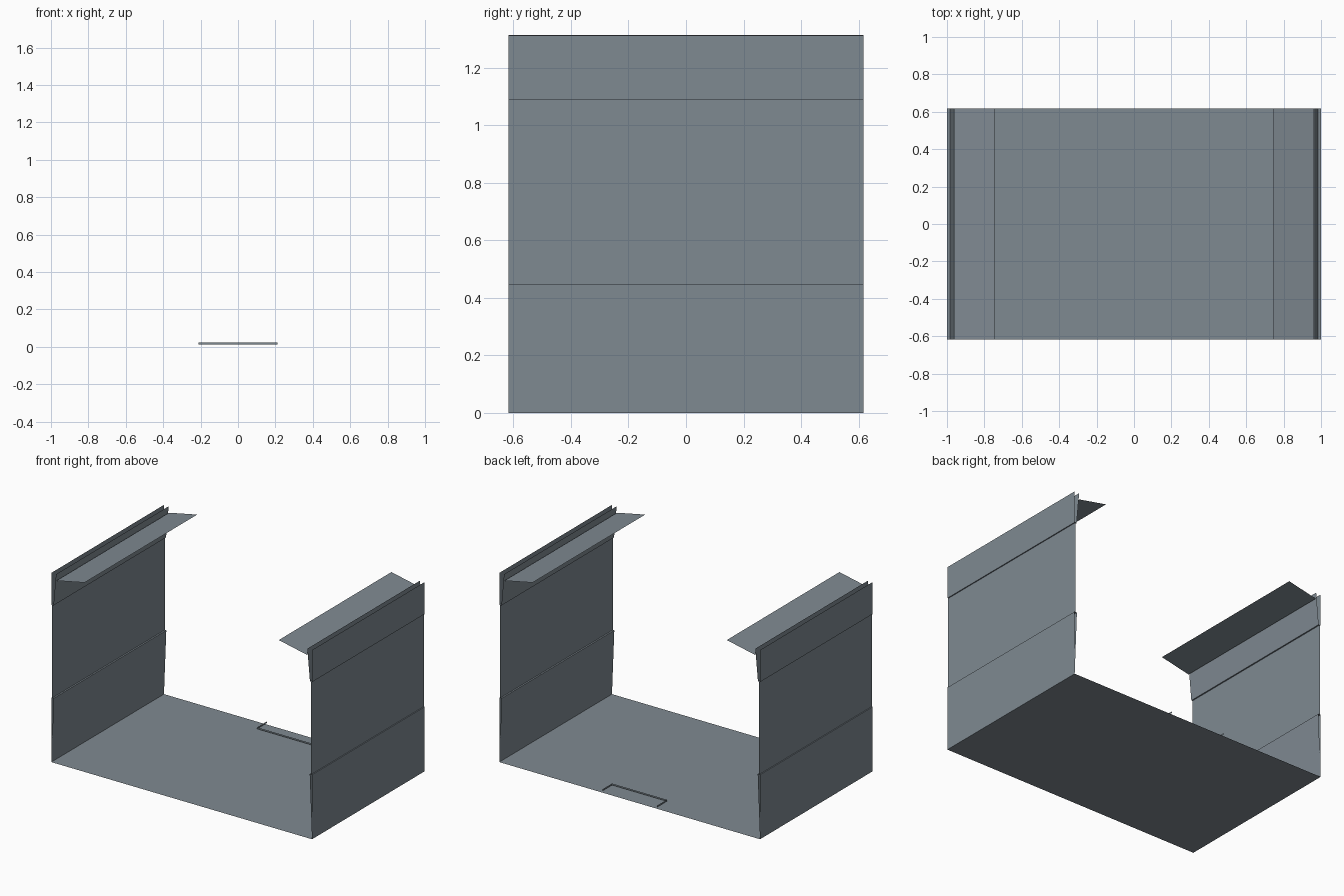
import bpy, bmesh

if "Cube" in bpy.data.objects:
    bpy.data.objects.remove(bpy.data.objects["Cube"])

D = 0.617  # half depth

# dark blue-grey metal
metal = bpy.data.materials.new("blue_grey_metal")
metal.diffuse_color = (0.212, 0.252, 0.285, 1)
metal.use_nodes = True
metal.node_tree.nodes["Principled BSDF"].inputs["Base Color"].default_value = metal.diffuse_color


def finish(name, bm):
    me = bpy.data.meshes.new(name)
    bm.to_mesh(me)
    bm.free()
    me.materials.append(metal)
    ob = bpy.data.objects.new(name, me)
    bpy.context.collection.objects.link(ob)
    return ob


def sheet(name, profile, closed=False, mirrored=True):
    """Extrude an x-z profile along y as thin sheets, mirrored across x."""
    bm = bmesh.new()
    rows = [[bm.verts.new((x, y, z)) for x, z in profile] for y in (-D, D)]
    n = len(profile)
    for i in range(n if closed else n - 1):
        j = (i + 1) % n
        bm.faces.new((rows[0][i], rows[0][j], rows[1][j], rows[1][i]))
    ob = finish(name, bm)
    if mirrored:
        m = ob.modifiers.new("mirror", "MIRROR")
        m.use_mirror_merge = False


# floor
sheet("floor", [(-1, 0), (1, 0)], mirrored=False)

# tapered lower wall with a ledge on top
sheet("lower_wall", [(1, 0), (0.982, 0.447), (1, 0.447)], closed=True)

# plain middle wall
sheet("middle_wall", [(0.993, 0.447), (0.993, 1.09)])

# upper band, open at the top
sheet("upper_band", [(0.964, 1.312), (0.984, 1.09), (1, 1.09), (1, 1.312)])

# inward roof flap
sheet("roof_flap", [(0.961, 1.268), (0.745, 1.313)])

# low upright trim in a U shape at the back edge
bm = bmesh.new()
path = [(-0.21, D), (-0.21, 0.51), (0.21, 0.51), (0.21, D)]
low, high = [[bm.verts.new((x, y, z)) for x, y in path] for z in (0.011, 0.022)]
for i in range(3):
    bm.faces.new((low[i], low[i + 1], high[i + 1], high[i]))
finish("threshold_trim", bm)
